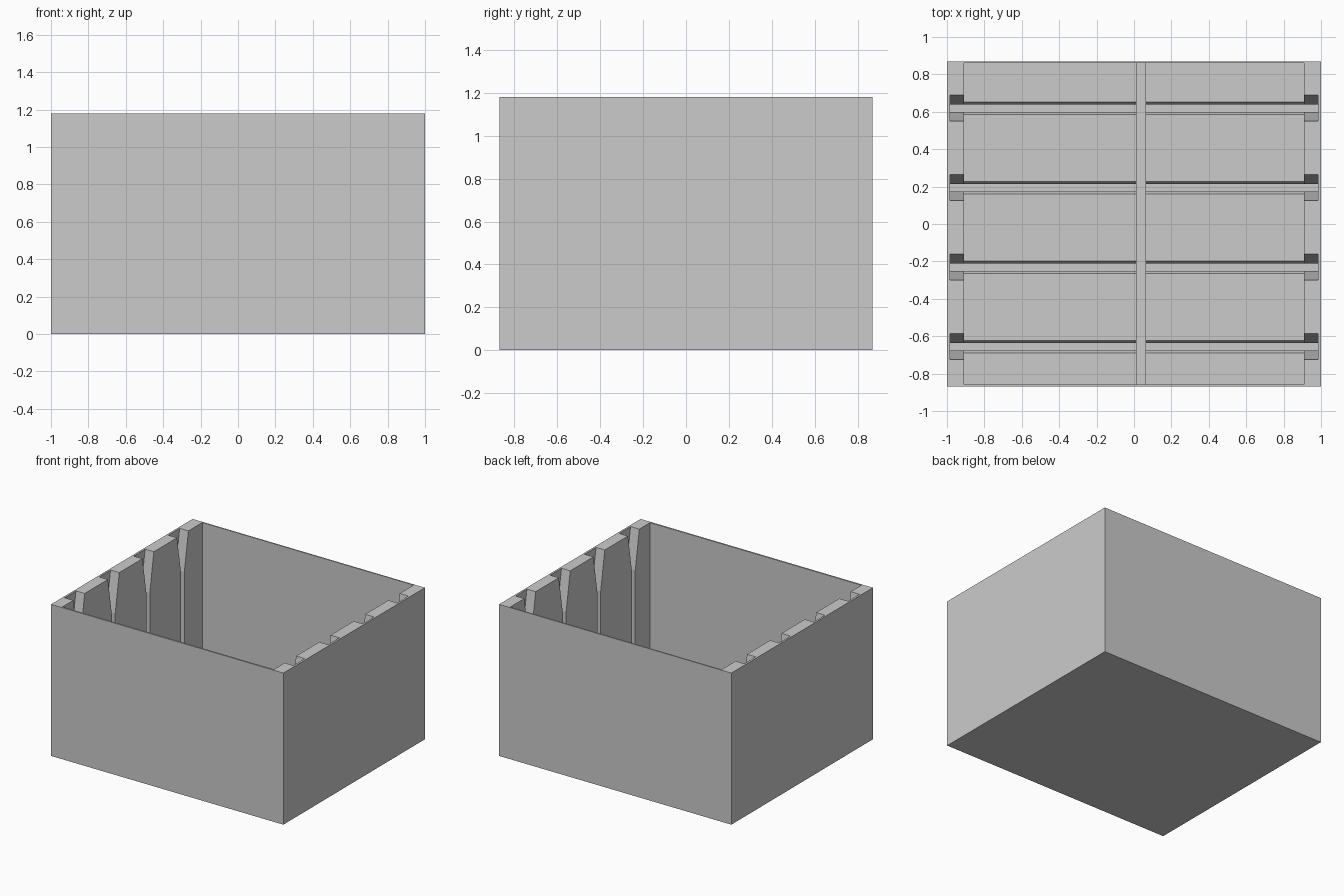
import bpy, bmesh

cube = bpy.data.objects.get("Cube")
if cube:
    bpy.data.objects.remove(cube, do_unlink=True)

# Overall sizes
HALF_X, HALF_Y, HEIGHT = 1.0, 0.87, 1.18
INNER_X, SLOT_X = 0.91, 0.985
FLOOR, GROOVE = 0.09, 0.015
SLOT_CENTRE, PITCH = -0.018, 0.425

grey = bpy.data.materials.new("light grey plastic")
grey.use_nodes = True
colour = (0.6, 0.6, 0.6, 1)
grey.diffuse_color = colour
grey.node_tree.nodes["Principled BSDF"].inputs["Base Color"].default_value = colour


def prism(name, profile, x0, x1):
    """Extrude a (y, z) profile along x."""
    bm = bmesh.new()
    face = bm.faces.new([bm.verts.new((x0, y, z)) for y, z in profile])
    moved = bmesh.ops.extrude_face_region(bm, geom=[face])["geom"]
    bmesh.ops.translate(bm, vec=(x1 - x0, 0, 0),
                        verts=[v for v in moved if isinstance(v, bmesh.types.BMVert)])
    bmesh.ops.recalc_face_normals(bm, faces=bm.faces)
    mesh = bpy.data.meshes.new(name)
    bm.to_mesh(mesh)
    bm.free()
    mesh.materials.append(grey)
    obj = bpy.data.objects.new(name, mesh)
    bpy.context.collection.objects.link(obj)
    return obj


def block(name, x0, x1, y0, y1, z0, z1):
    return prism(name, [(y0, z0), (y1, z0), (y1, z1), (y0, z1)], x0, x1)


def cut(target, cutter):
    """Subtract the cutter, bake the result and discard the cutter."""
    mod = target.modifiers.new("cut", 'BOOLEAN')
    mod.operation, mod.solver, mod.object = 'DIFFERENCE', 'EXACT', cutter
    bpy.context.view_layer.objects.active = target
    bpy.ops.object.modifier_apply(modifier=mod.name)
    bpy.data.objects.remove(cutter, do_unlink=True)


def symmetric(centre, half_profile):
    """Mirror (half width, z) pairs about a slot centre line."""
    return ([(centre + w, z) for w, z in half_profile]
            + [(centre - w, z) for w, z in reversed(half_profile)])


# Open box with thick side walls and thin front and back walls
box = block("slotted_box", -HALF_X, HALF_X, -HALF_Y, HALF_Y, 0, HEIGHT)
cut(box, block("cavity", -INNER_X, INNER_X, -0.857, 0.86, FLOOR, HEIGHT + 0.2))

# Card slots with wide lead-ins, and chamfered grooves across the floor
for i in range(4):
    y = SLOT_CENTRE + (i - 1.5) * PITCH
    slot = [(0.02, GROOVE), (0.02, 0.88), (0.07, HEIGHT), (0.07, HEIGHT + 0.2)]
    cut(box, prism("slot", symmetric(y, slot), -SLOT_X, SLOT_X))
    groove = [(0.019, 0.06), (0.033, FLOOR), (0.033, FLOOR + 0.05)]
    cut(box, prism("groove", symmetric(y, groove), -INNER_X, INNER_X))

# Off-centre key rib running along the floor
block("key_rib", 0.01, 0.065, -0.858, 0.861, 0.01, 0.13)
